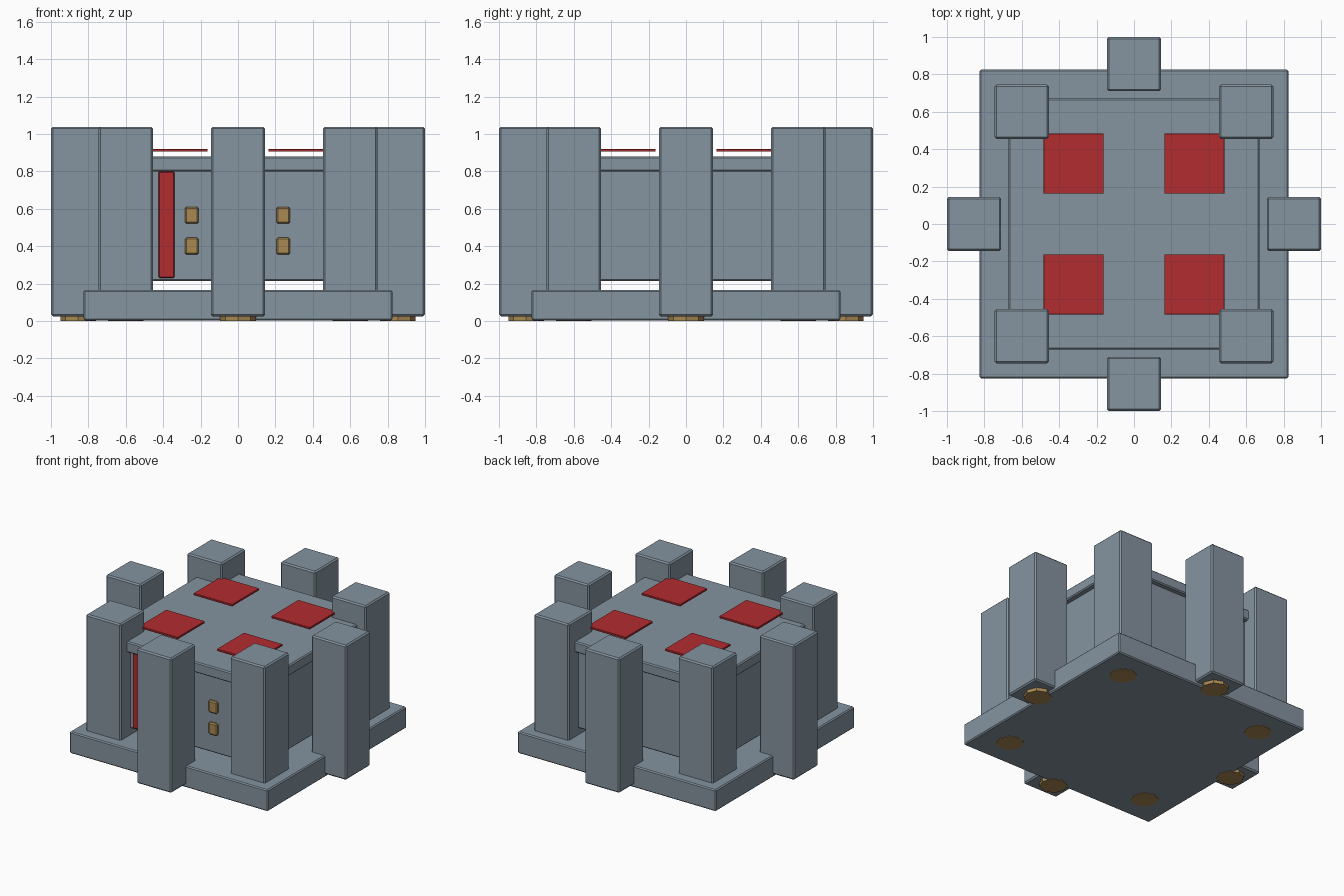
import bpy, bmesh, math
from mathutils import Matrix, Vector

if "Cube" in bpy.data.objects:
    bpy.data.objects.remove(bpy.data.objects["Cube"])


def material(name, rgb):
    m = bpy.data.materials.new(name)
    m.diffuse_color = (*rgb, 1)
    m.use_nodes = True
    m.node_tree.nodes["Principled BSDF"].inputs["Base Color"].default_value = m.diffuse_color
    return m


GREY = material("slate grey", (0.235, 0.295, 0.35))
RED = material("red", (0.45, 0.025, 0.028))
BRASS = material("brass", (0.40, 0.25, 0.085))


def finish(name, bm, mat, bevel):
    me = bpy.data.meshes.new(name)
    bm.to_mesh(me)
    bm.free()
    me.materials.append(mat)
    ob = bpy.data.objects.new(name, me)
    bpy.context.collection.objects.link(ob)
    if bevel:
        mod = ob.modifiers.new("soft_edges", 'BEVEL')
        mod.width = bevel
        mod.segments = 1
    return ob


def box(name, lo, hi, mat, bevel=0.0):
    lo, hi = Vector(lo), Vector(hi)
    bm = bmesh.new()
    bmesh.ops.create_cube(bm, size=1, matrix=Matrix.Translation((lo + hi) / 2)
                          @ Matrix.Diagonal((*(hi - lo), 1)))
    return finish(name, bm, mat, bevel)


def foot(name, x, y):
    bm = bmesh.new()
    bmesh.ops.create_cone(bm, cap_ends=True, segments=8, radius1=0.095, radius2=0.095,
                          depth=0.04, matrix=Matrix.Translation((x, y, 0.02)))
    return finish(name, bm, BRASS, 0)


# Base slab, floating body and overhanging roof
box("base", (-0.825, -0.825, 0.003), (0.825, 0.825, 0.165), GREY, 0.008)
box("body", (-0.63, -0.63, 0.215), (0.63, 0.63, 0.81), GREY, 0.008)
box("roof", (-0.67, -0.67, 0.80), (0.67, 0.67, 0.88), GREY, 0.008)

# Ring of eight square pillars, each with an octagonal foot
for i in range(8):
    a = i * math.pi / 4
    r = 0.855 if i % 2 == 0 else 0.6 * math.sqrt(2)
    x, y = r * math.cos(a), r * math.sin(a)
    kind = "side" if i % 2 == 0 else "corner"
    box(f"{kind}_pillar_{i}", (x - 0.145, y - 0.145, 0.025),
        (x + 0.145, y + 0.145, 1.038), GREY, 0.01)
    foot(f"{kind}_foot_{i}", x, y)

# Four thin red panels hovering over the roof
for sx in (-1, 1):
    for sy in (-1, 1):
        x, y = sx * 0.323, sy * 0.323
        box("roof_panel", (x - 0.161, y - 0.161, 0.905), (x + 0.161, y + 0.161, 0.92), RED, 0.002)

# Front details: red strip and brass buttons
box("front_strip", (-0.425, -0.648, 0.23), (-0.34, -0.62, 0.80), RED, 0.006)
for x in (-0.247, 0.242):
    for z in (0.40, 0.565):
        box("front_button", (x - 0.036, -0.65, z - 0.045), (x + 0.036, -0.62, z + 0.045), BRASS, 0.008)
